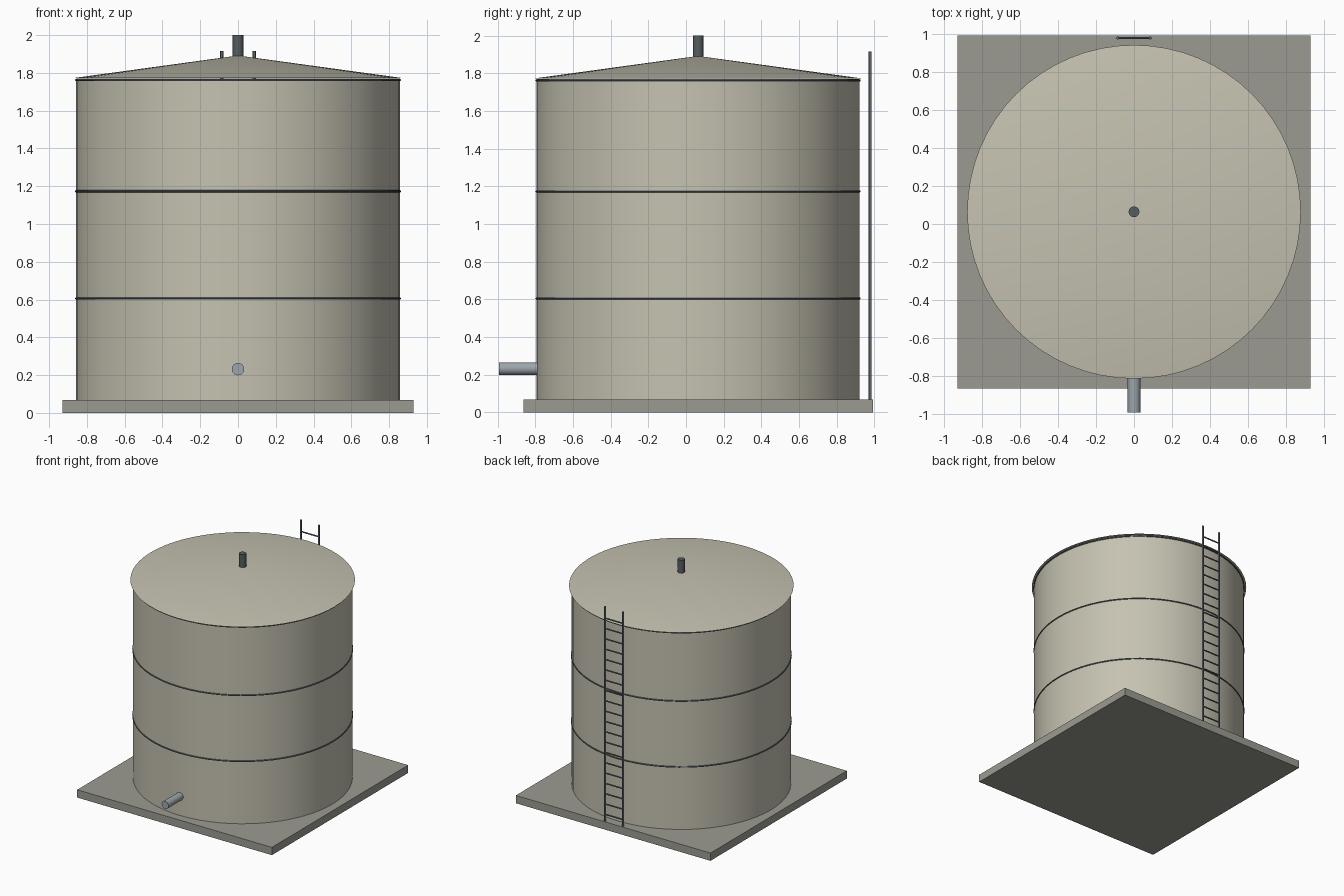
import bpy, math
from mathutils import Vector

if "Cube" in bpy.data.objects:
    bpy.data.objects.remove(bpy.data.objects["Cube"])

CY = 0.064       # tank axis in y
R = 0.857        # shell radius
BASE = 0.067     # top of slab


def material(name, rgb):
    m = bpy.data.materials.new(name)
    m.diffuse_color = (*rgb, 1)
    m.use_nodes = True
    m.node_tree.nodes["Principled BSDF"].inputs["Base Color"].default_value = m.diffuse_color
    return m


CONCRETE = material("concrete", (0.33, 0.33, 0.29))
PAINT = material("cream_paint", (0.56, 0.54, 0.44))
STEEL = material("dark_steel", (0.09, 0.11, 0.12))
PIPE = material("pipe_steel", (0.33, 0.38, 0.41))
LADDER = material("ladder_steel", (0.12, 0.14, 0.16))


def finish(name, mat, smooth=True):
    ob = bpy.context.object
    ob.name = name
    ob.data.materials.append(mat)
    if smooth:
        bpy.ops.object.shade_smooth_by_angle(angle=math.radians(35))
    return ob


def rod(name, a, b, r, mat, sides=16):
    """Cylinder from point a to point b."""
    a, b = Vector(a), Vector(b)
    d = b - a
    bpy.ops.mesh.primitive_cylinder_add(
        vertices=sides, radius=r, depth=d.length, location=(a + b) / 2,
        rotation=d.to_track_quat('Z', 'Y').to_euler())
    return finish(name, mat)


# Concrete slab
bpy.ops.mesh.primitive_cube_add(size=1, location=(0, CY, BASE / 2))
bpy.context.object.scale = (1.856, 1.856, BASE)
finish("base_slab", CONCRETE, smooth=False)

# Shell
rod("tank_shell", (0, CY, BASE), (0, CY, 1.77), R, PAINT, 64)

# Conical roof with a small overhang
bpy.ops.mesh.primitive_cone_add(vertices=64, radius1=0.877, radius2=0,
                                depth=0.12, location=(0, CY, 1.832))
finish("roof", PAINT)

# Stiffening bands
for i, z in enumerate((0.605, 1.173, 1.762)):
    bpy.ops.mesh.primitive_torus_add(
        location=(0, CY, z), major_radius=R, minor_radius=0.006,
        major_segments=64, minor_segments=8)
    finish(f"band_{i + 1}", STEEL)

# Roof vent and outlet pipe
rod("roof_vent", (0, CY, 1.87), (0, CY, 2.0), 0.028, STEEL, 24)
rod("outlet_pipe", (0, -0.992, 0.232), (0, CY - R + 0.03, 0.232), 0.033, PIPE, 24)

# Ladder at the back
LY, LX = 0.978, 0.086
for side, x in (("left", -LX), ("right", LX)):
    rod(f"ladder_rail_{side}", (x, LY, BASE), (x, LY, 1.915), 0.008, LADDER, 12)
RUNGS = 20
for i in range(RUNGS):
    z = 0.125 + i * (1.815 - 0.125) / (RUNGS - 1)
    rod(f"ladder_rung_{i + 1}", (-LX, LY, z), (LX, LY, z), 0.006, LADDER, 8)
